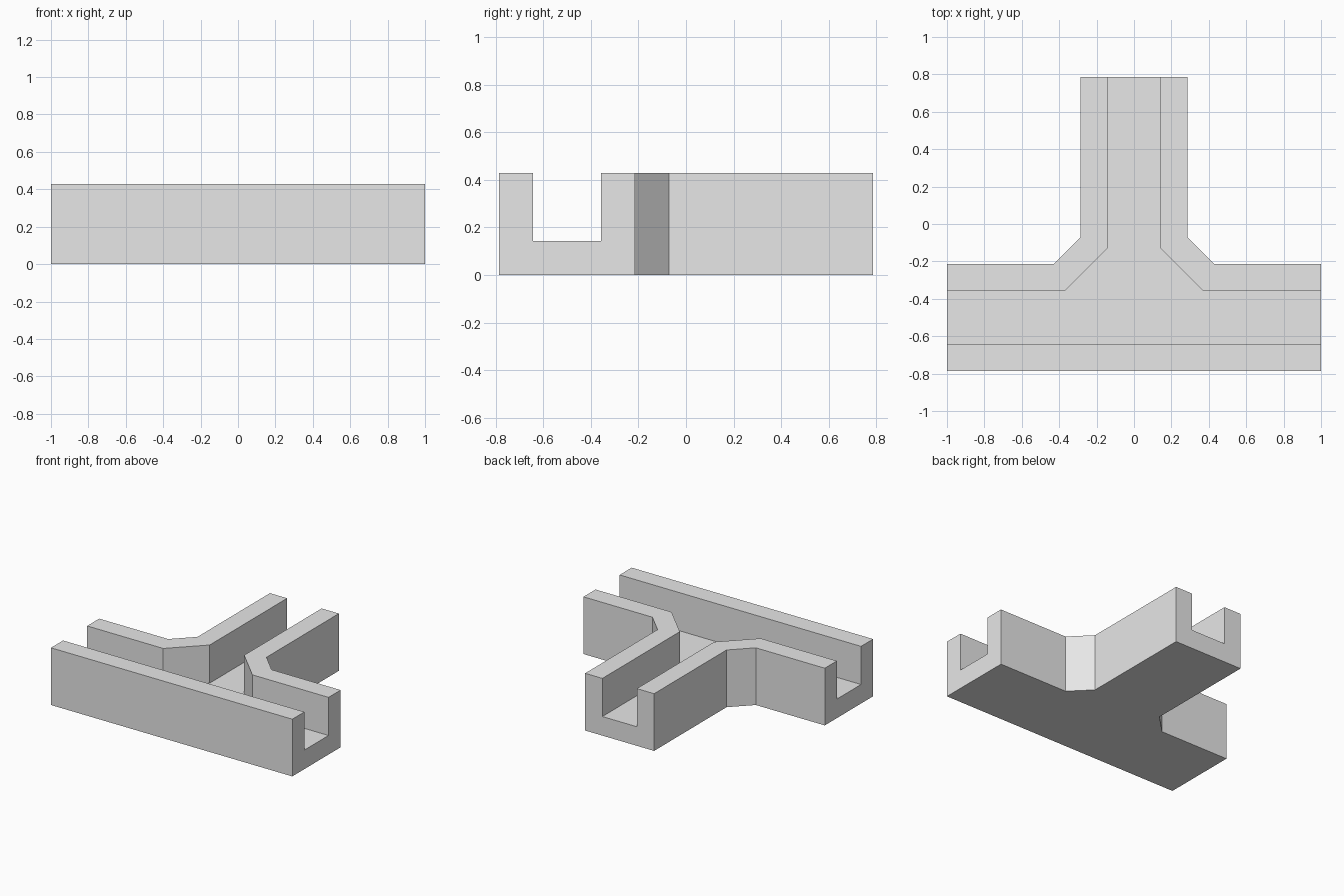
import bpy
import bmesh

cube = bpy.data.objects.get("Cube")
if cube:
    bpy.data.objects.remove(cube, do_unlink=True)

U = 1 / 7            # wall and floor thickness
HALF_Y = 5.5 * U     # half depth of the whole piece
HEIGHT = 3 * U
AXIS_Y = -3.5 * U    # centre line of the long channel


def tee_prism(name, half, bend_x, bend_y, end_x, end_y, z0, z1):
    """Extrude a T-shaped outline with chamfered inner corners."""
    right = [(end_x, AXIS_Y - half), (end_x, AXIS_Y + half),
             (bend_x, AXIS_Y + half), (half, bend_y), (half, end_y)]
    outline = right + [(-x, y) for x, y in reversed(right)]
    bm = bmesh.new()
    base = bm.faces.new([bm.verts.new((x, y, z0)) for x, y in outline])
    top = bmesh.ops.extrude_face_region(bm, geom=[base])
    verts = [g for g in top["geom"] if isinstance(g, bmesh.types.BMVert)]
    bmesh.ops.translate(bm, verts=verts, vec=(0, 0, z1 - z0))
    bmesh.ops.recalc_face_normals(bm, faces=bm.faces)
    mesh = bpy.data.meshes.new(name)
    bm.to_mesh(mesh)
    bm.free()
    obj = bpy.data.objects.new(name, mesh)
    bpy.context.collection.objects.link(obj)
    return obj


# Solid tee block and the channel cut into its top
block = tee_prism("channel_tee", 2 * U, 3 * U, -0.5 * U, 1, HALF_Y, 0, HEIGHT)
cutter = tee_prism("channel_cutter", U, 2.586 * U, -0.914 * U,
                   1.2, HALF_Y + 0.2, U, HEIGHT + 0.2)
cutter.hide_render = True

# Plain grey material
grey = bpy.data.materials.new("light_grey")
grey.use_nodes = True
colour = (0.8, 0.8, 0.8, 1)
grey.diffuse_color = colour
grey.node_tree.nodes["Principled BSDF"].inputs["Base Color"].default_value = colour
for obj in (block, cutter):
    obj.data.materials.append(grey)

# Cut the channel and discard the cutter
cut = block.modifiers.new("channel", 'BOOLEAN')
cut.operation = 'DIFFERENCE'
cut.solver = 'EXACT'
cut.object = cutter
bpy.context.view_layer.objects.active = block
block.select_set(True)
bpy.ops.object.modifier_apply(modifier=cut.name)
bpy.data.objects.remove(cutter, do_unlink=True)
